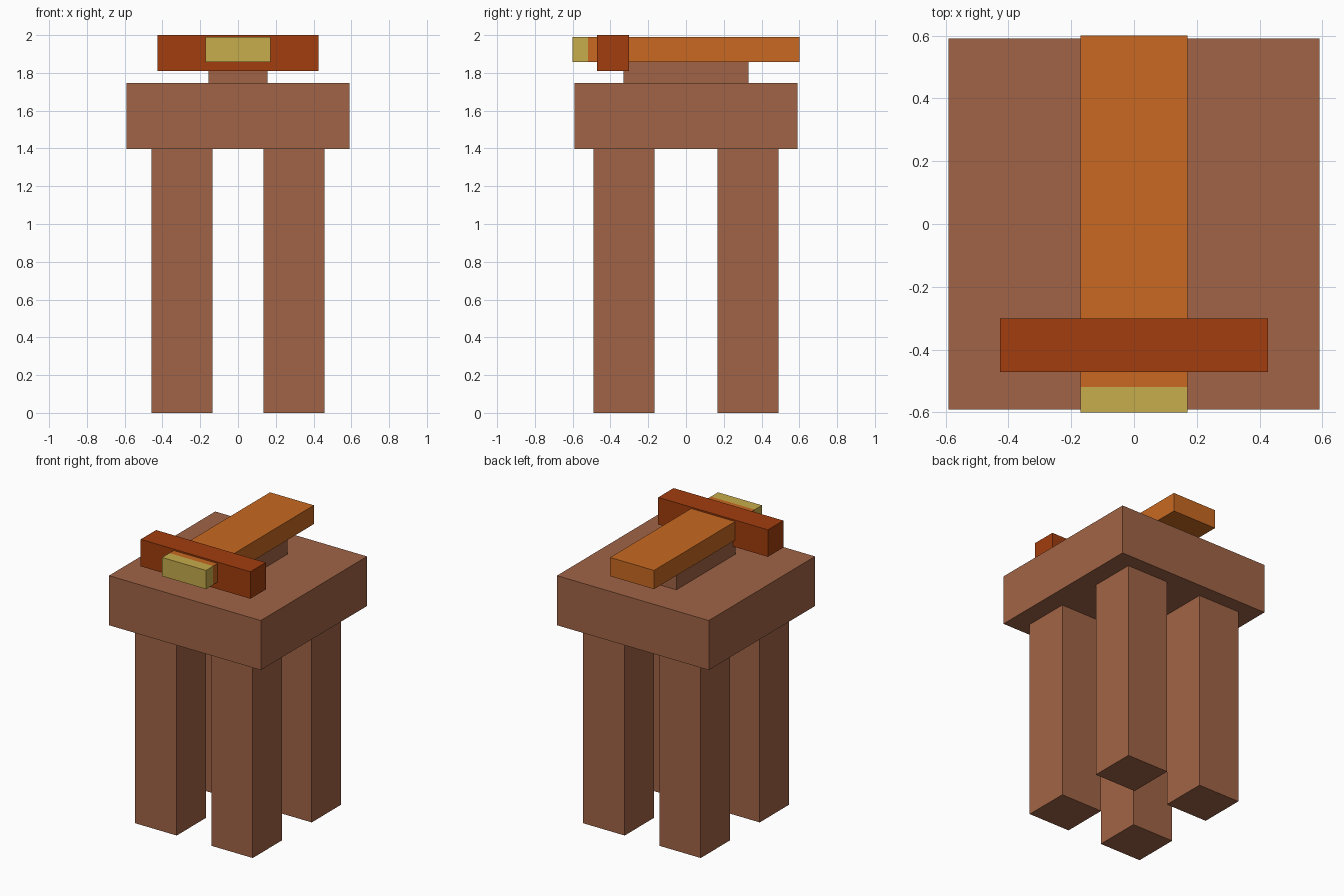
import bpy

if "Cube" in bpy.data.objects:
    bpy.data.objects.remove(bpy.data.objects["Cube"])


def material(name, rgb):
    """Flat colour given as sRGB 0-255, stored as linear."""
    lin = [(c / 255 / 12.92) if c / 255 <= 0.04045
           else ((c / 255 + 0.055) / 1.055) ** 2.4 for c in rgb]
    mat = bpy.data.materials.new(name)
    mat.diffuse_color = (*lin, 1.0)
    mat.use_nodes = True
    mat.node_tree.nodes["Principled BSDF"].inputs["Base Color"].default_value = mat.diffuse_color
    return mat


def box(name, mat, x, y, z):
    """Box from (min, max) ranges on each axis."""
    bpy.ops.mesh.primitive_cube_add(size=1)
    ob = bpy.context.object
    ob.name = name
    ob.location = [(a + b) / 2 for a, b in (x, y, z)]
    ob.scale = [b - a for a, b in (x, y, z)]
    bpy.ops.object.transform_apply(location=True, rotation=False, scale=True)
    ob.data.materials.append(mat)
    return ob


wood = material("brown wood", (161, 100, 70))
orange = material("orange", (200, 105, 33))
red = material("rust red", (161, 61, 14))
yellow = material("dull yellow", (199, 172, 75))

# Four legs
LEG = 0.1615
for side, sx in (("left", -1), ("right", 1)):
    for end, sy in (("front", -1), ("back", 1)):
        cx, cy = sx * 0.296, sy * 0.328
        box(f"{end}_{side}_leg", wood, (cx - LEG, cx + LEG),
            (cy - LEG, cy + LEG), (0, 1.397))

# Thick top slab and the raised block that carries the beam
box("top_slab", wood, (-0.591, 0.591), (-0.591, 0.591), (1.397, 1.746))
box("support_block", wood, (-0.156, 0.156), (-0.33, 0.33), (1.746, 1.858))

# Long beam, its tip and the crossbar around it
box("beam", orange, (-0.171, 0.171), (-0.52, 0.60), (1.858, 1.99))
box("beam_tip", yellow, (-0.171, 0.171), (-0.60, -0.52), (1.858, 1.99))
box("crossbar", red, (-0.427, 0.427), (-0.472, -0.301), (1.81, 2.0))
